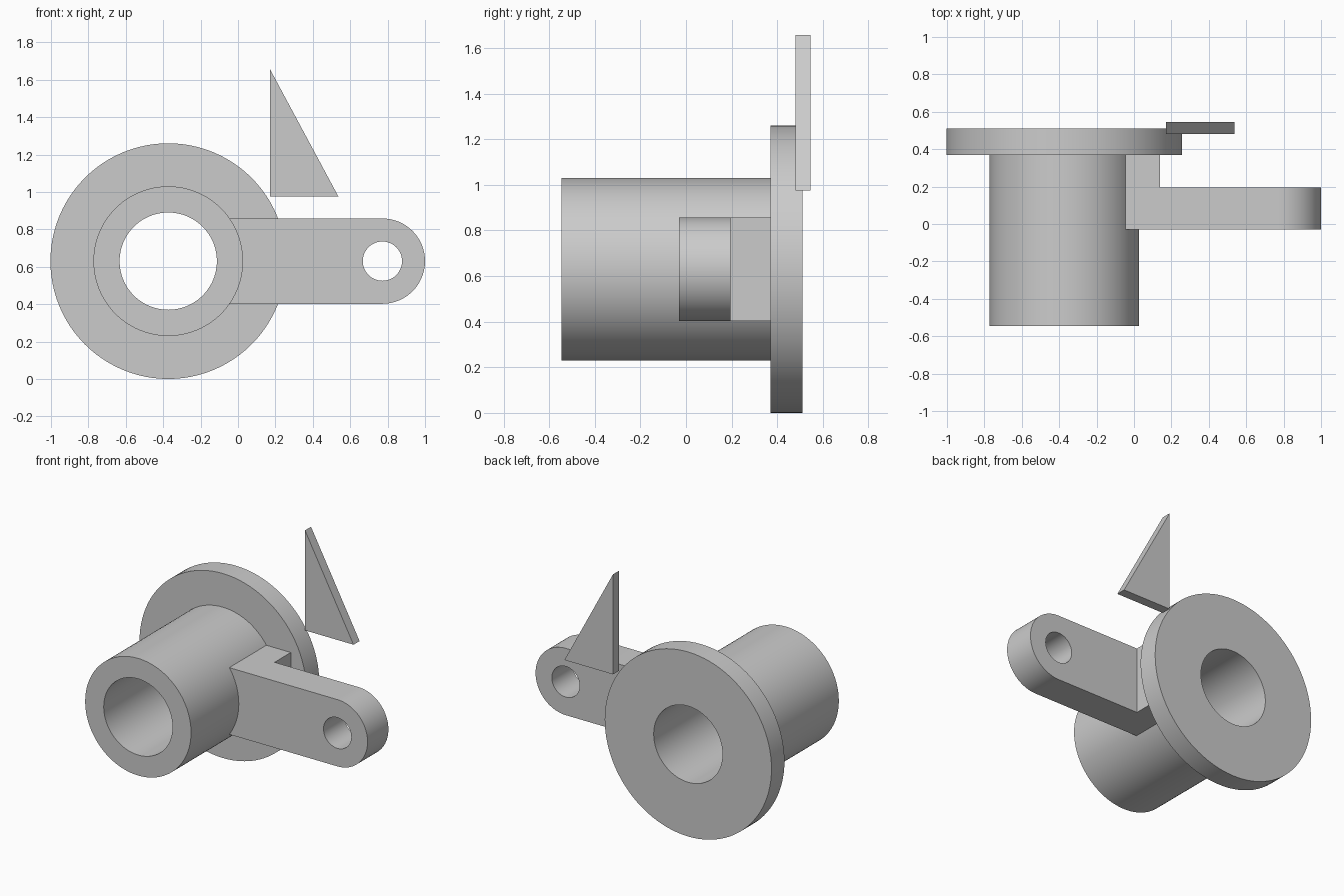
import bpy, bmesh, math
from mathutils import Matrix, Vector

if "Cube" in bpy.data.objects:
    bpy.data.objects.remove(bpy.data.objects["Cube"])

GREY = (0.6, 0.6, 0.6, 1.0)
grey = bpy.data.materials.new("plain grey")
grey.use_nodes = True
grey.diffuse_color = GREY
grey.node_tree.nodes["Principled BSDF"].inputs["Base Color"].default_value = GREY

AXIS_X, AXIS_Z = -0.373, 0.63        # centre line of the sleeve
ARM_Y = (-0.03, 0.195)               # arm thickness
FLANGE_Y = 0.37                      # front face of the flange


def finish(bm, name):
    bmesh.ops.recalc_face_normals(bm, faces=bm.faces[:])
    mesh = bpy.data.meshes.new(name)
    bm.to_mesh(mesh)
    bm.free()
    mesh.materials.append(grey)
    obj = bpy.data.objects.new(name, mesh)
    bpy.context.collection.objects.link(obj)
    bpy.ops.object.select_all(action="DESELECT")
    bpy.context.view_layer.objects.active = obj
    obj.select_set(True)
    bpy.ops.object.shade_smooth_by_angle(angle=math.radians(30))
    return obj


def arc(cx, cz, r, start, end, steps):
    angles = [math.radians(start + (end - start) * i / steps) for i in range(steps + 1)]
    return [(cx + r * math.cos(a), cz + r * math.sin(a)) for a in angles]


def plate(name, loops, y0, y1):
    """Fill x-z outlines (later loops are holes) and extrude them along y."""
    bm = bmesh.new()
    for loop in loops:
        verts = [bm.verts.new((x, y0, z)) for x, z in loop]
        for a, b in zip(verts, verts[1:] + verts[:1]):
            bm.edges.new((a, b))
    bmesh.ops.triangle_fill(bm, edges=bm.edges[:], use_beauty=True, normal=Vector((0, -1, 0)))
    grown = bmesh.ops.extrude_face_region(bm, geom=bm.faces[:], use_keep_orig=True)
    moved = [v for v in grown["geom"] if isinstance(v, bmesh.types.BMVert)]
    bmesh.ops.translate(bm, verts=moved, vec=(0, y1 - y0, 0))
    return finish(bm, name)


# Sleeve and flange: one stepped section spun around the bore
section = [(0.26, -0.545), (0.40, -0.545), (0.40, FLANGE_Y),
           (0.63, FLANGE_Y), (0.63, 0.51), (0.26, 0.51)]
bm = bmesh.new()
ring = [bm.verts.new((AXIS_X + r, y, AXIS_Z)) for r, y in section]
edges = [bm.edges.new((a, b)) for a, b in zip(ring, ring[1:] + ring[:1])]
bmesh.ops.spin(bm, geom=ring + edges, cent=(AXIS_X, 0, AXIS_Z), axis=(0, 1, 0),
               angle=math.tau, steps=96, use_merge=True)
bmesh.ops.remove_doubles(bm, verts=bm.verts[:], dist=0.0001)
finish(bm, "flanged_sleeve")

# Arm: rounded end with a pin hole, root buried in the sleeve wall
EYE_X, HALF = 0.772, 0.228
root_x = -0.06
outline = [(root_x, AXIS_Z - HALF)] + arc(EYE_X, AXIS_Z, HALF, -90, 90, 40) + [(root_x, AXIS_Z + HALF)]
pin_hole = arc(EYE_X, AXIS_Z, 0.105, 0, 360, 48)[:-1]
plate("arm", [outline, pin_hole], *ARM_Y)

# Block tying the arm to the flange
bm = bmesh.new()
size = Vector((0.14 - root_x, FLANGE_Y - ARM_Y[1], 2 * HALF))
centre = Vector(((0.14 + root_x) / 2, (FLANGE_Y + ARM_Y[1]) / 2, AXIS_Z))
bmesh.ops.create_cube(bm, size=1, matrix=Matrix.Translation(centre) @ Matrix.Diagonal(size.to_4d()))
finish(bm, "arm_block")

# Separate triangular rib behind the arm
plate("triangular_rib", [[(0.17, 0.975), (0.537, 0.975), (0.17, 1.658)]], 0.48, 0.545)
